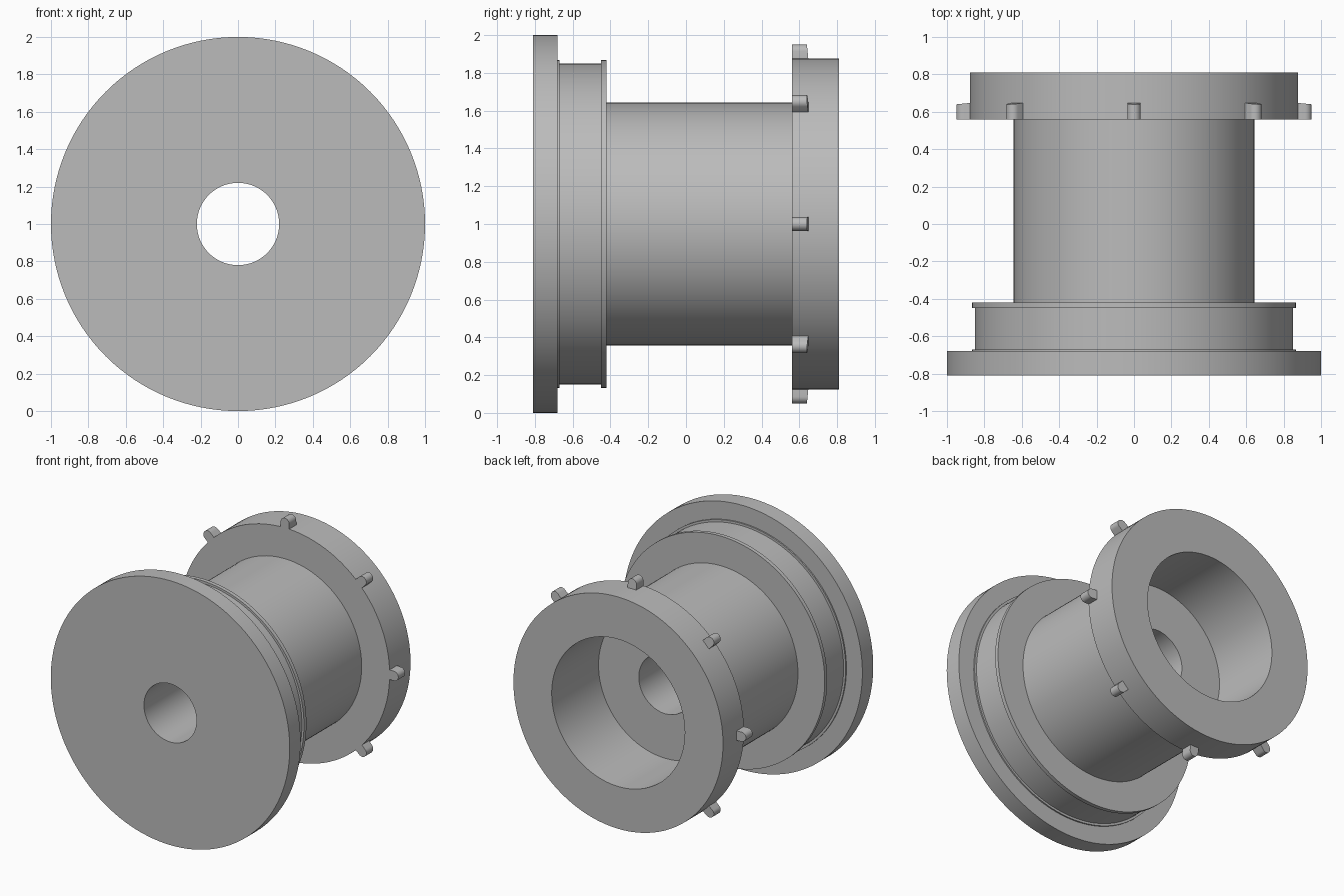
import bpy, bmesh
from math import cos, sin, pi, radians
from mathutils import Matrix, Vector

cube = bpy.data.objects.get("Cube")
if cube:
    bpy.data.objects.remove(cube, do_unlink=True)

SEGMENTS = 128
TEETH = 8
AXIS = Matrix.Translation((0, 0, 1))

grey = bpy.data.materials.new("plain grey")
grey.use_nodes = True
grey.diffuse_color = (0.5, 0.5, 0.5, 1)
grey.node_tree.nodes["Principled BSDF"].inputs["Base Color"].default_value = (0.5, 0.5, 0.5, 1)


def finish(bm, name):
    """Turn a bmesh into a smooth object with sharp edges kept."""
    bmesh.ops.recalc_face_normals(bm, faces=bm.faces)
    mesh = bpy.data.meshes.new(name)
    bm.to_mesh(mesh)
    bm.free()
    mesh.materials.append(grey)
    obj = bpy.data.objects.new(name, mesh)
    bpy.context.collection.objects.link(obj)
    bpy.ops.object.select_all(action='DESELECT')
    obj.select_set(True)
    bpy.context.view_layer.objects.active = obj
    bpy.ops.object.shade_smooth_by_angle(angle=radians(30))
    return obj


def lathe(name, profile):
    """Revolve a closed (radius, y) profile around the y axis."""
    bm = bmesh.new()
    rings = []
    for i in range(SEGMENTS):
        a = 2 * pi * i / SEGMENTS
        rings.append([bm.verts.new(AXIS @ Vector((r * sin(a), y, r * cos(a))))
                      for r, y in profile])
    n = len(profile)
    for i, ring in enumerate(rings):
        after = rings[(i + 1) % SEGMENTS]
        for j in range(n):
            k = (j + 1) % n
            bm.faces.new((ring[j], ring[k], after[k], after[j]))
    return finish(bm, name)


def tooth(name, angle):
    """Round-topped peg on the rim of the rear flange."""
    half, base, tip, front, back = 0.036, 0.87, 0.95, 0.56, 0.648
    shoulder = tip - half
    outline = [(-half, base)]
    outline += [(-half * cos(pi * i / 12), shoulder + half * sin(pi * i / 12)) for i in range(13)]
    outline += [(half, base)]
    bm = bmesh.new()
    turn = AXIS @ Matrix.Rotation(angle, 4, 'Y')
    # The rear end leans slightly forward towards the tip
    front_loop = [bm.verts.new(turn @ Vector((x, front, z))) for x, z in outline]
    back_loop = [bm.verts.new(turn @ Vector((x, back - 0.1 * (z - base), z))) for x, z in outline]
    bm.faces.new(front_loop)
    bm.faces.new(back_loop[::-1])
    for i in range(len(outline)):
        k = (i + 1) % len(outline)
        bm.faces.new((front_loop[i], front_loop[k], back_loop[k], back_loop[i]))
    return finish(bm, name)


# Spool: front flange, grooved collar, barrel, rear flange, wide bore, small hole
lathe("spool_body", [
    (0.22, -0.81), (1.0, -0.81), (1.0, -0.68),
    (0.867, -0.68), (0.867, -0.67), (0.85, -0.67), (0.85, -0.45), (0.867, -0.45), (0.867, -0.42),
    (0.643, -0.42), (0.643, 0.56),
    (0.877, 0.56), (0.877, 0.81),
    (0.557, 0.81), (0.557, 0.25), (0.22, 0.25),
])

# Pegs around the rear flange
for i in range(TEETH):
    tooth(f"rim_peg_{i + 1}", 2 * pi * i / TEETH)
